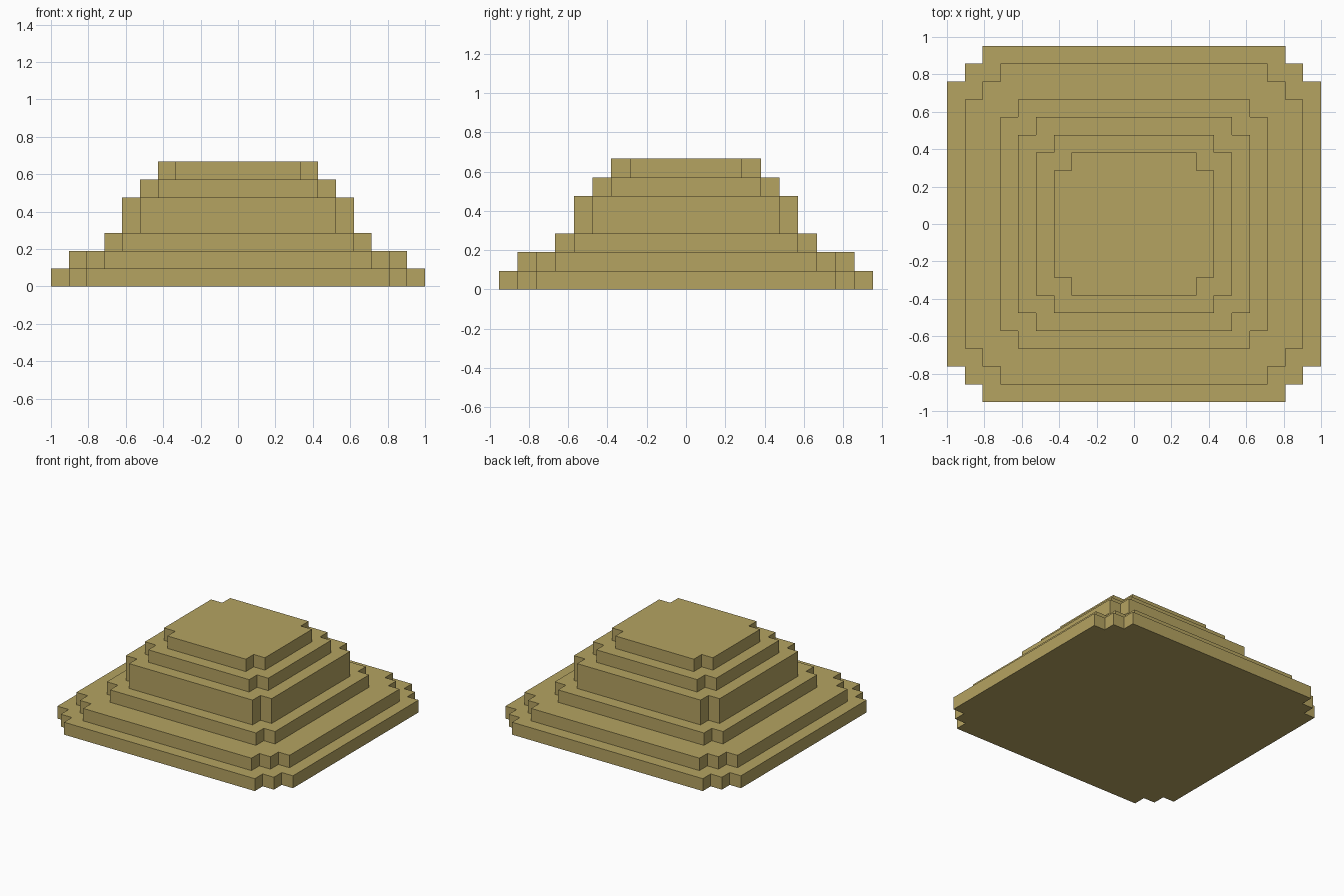
import bpy
import bmesh

cube = bpy.data.objects.get("Cube")
if cube:
    bpy.data.objects.remove(cube, do_unlink=True)

UNIT = 2 / 21  # one block

sand = bpy.data.materials.new("sand_stone")
sand.use_nodes = True
colour = (0.46, 0.366, 0.12, 1)
sand.diffuse_color = colour
sand.node_tree.nodes["Principled BSDF"].inputs["Base Color"].default_value = colour


def stepped_outline(half_x, half_y, steps):
    """Counter-clockwise rectangle outline with stair-stepped corners."""
    corner = []
    for i in range(steps + 1):
        corner.append((half_x - i, half_y - steps + i))
        if i < steps:
            corner.append((half_x - i - 1, half_y - steps + i))
    mirrored = [(-x, y) for x, y in reversed(corner)]
    half = corner + mirrored
    return half + [(-x, -y) for x, y in half]


def add_tier(name, half_x, half_y, steps, bottom, height):
    bm = bmesh.new()
    verts = [bm.verts.new((x * UNIT, y * UNIT, bottom * UNIT))
             for x, y in stepped_outline(half_x, half_y, steps)]
    base = bm.faces.new(verts)
    result = bmesh.ops.extrude_face_region(bm, geom=[base], use_keep_orig=True)
    top = [g for g in result["geom"] if isinstance(g, bmesh.types.BMVert)]
    bmesh.ops.translate(bm, verts=top, vec=(0, 0, height * UNIT))
    bmesh.ops.recalc_face_normals(bm, faces=bm.faces)
    mesh = bpy.data.meshes.new(name)
    bm.to_mesh(mesh)
    bm.free()
    mesh.materials.append(sand)
    bpy.context.collection.objects.link(bpy.data.objects.new(name, mesh))


# Tiers from the ground up: name, half width, half depth, corner steps, height
tiers = [
    ("base_tier", 10.5, 10, 2, 1),
    ("second_tier", 9.5, 9, 2, 1),
    ("third_tier", 7.5, 7, 1, 1),
    ("tall_tier", 6.5, 6, 1, 2),
    ("fifth_tier", 5.5, 5, 1, 1),
    ("top_tier", 4.5, 4, 1, 1),
]
level = 0
for name, half_x, half_y, steps, height in tiers:
    add_tier(name, half_x, half_y, steps, level, height)
    level += height
